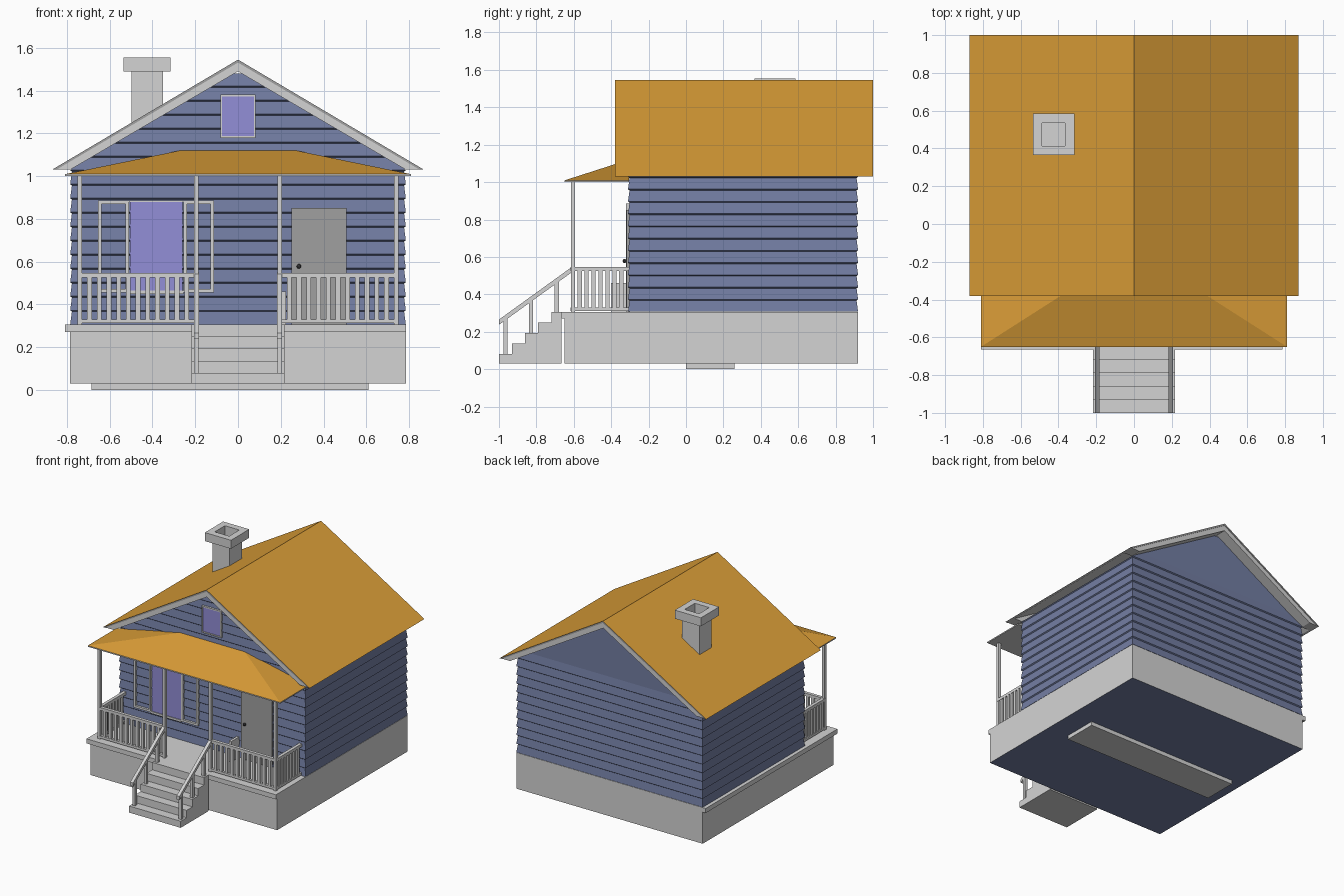
import bpy, bmesh
from mathutils import Vector

cube = bpy.data.objects.get("Cube")
if cube:
    bpy.data.objects.remove(cube, do_unlink=True)


def material(name, rgb):
    lin = [((c / 255 + 0.055) / 1.055) ** 2.4 for c in rgb] + [1]
    m = bpy.data.materials.new(name)
    m.use_nodes = True
    m.diffuse_color = lin
    m.node_tree.nodes["Principled BSDF"].inputs["Base Color"].default_value = lin
    return m


GREY = material("light grey", (212, 212, 212))
DOOR = material("mid grey", (160, 160, 160))
BLUE = material("siding blue", (115, 126, 163))
ORANGE = material("roof orange", (218, 157, 55))
GLASS = material("violet glass", (146, 142, 215))
DARK = material("dark metal", (60, 60, 62))


def finish(name, bm, mats, rule=None):
    """Turn a bmesh into an object; rule(face) picks the material slot."""
    bmesh.ops.recalc_face_normals(bm, faces=bm.faces)
    bm.normal_update()
    if rule:
        for f in bm.faces:
            f.material_index = rule(f)
    me = bpy.data.meshes.new(name)
    bm.to_mesh(me)
    bm.free()
    for m in mats:
        me.materials.append(m)
    ob = bpy.data.objects.new(name, me)
    bpy.context.scene.collection.objects.link(ob)
    return ob


def boxes(name, items, mats, rule=None):
    """One object from boxes given as (x0, x1, y0, y1, z0, z1)."""
    bm = bmesh.new()
    for x0, x1, y0, y1, z0, z1 in items:
        vs = bmesh.ops.create_cube(bm, size=1)["verts"]
        for v in vs:
            v.co = Vector((x1 if v.co.x > 0 else x0,
                           y1 if v.co.y > 0 else y0,
                           z1 if v.co.z > 0 else z0))
    return finish(name, bm, mats, rule)


def prism(name, pts, axis, lo, hi, mats, rule=None):
    """Extrude a profile along x (points are y, z) or y (points are x, z)."""
    bm = bmesh.new()
    put = (lambda a, b: (lo, a, b)) if axis == "x" else (lambda a, b: (a, lo, b))
    face = bm.faces.new([bm.verts.new(put(a, b)) for a, b in pts])
    out = bmesh.ops.extrude_face_region(bm, geom=[face])["geom"]
    move = Vector((hi - lo, 0, 0)) if axis == "x" else Vector((0, hi - lo, 0))
    bmesh.ops.translate(bm, vec=move,
                        verts=[g for g in out if isinstance(g, bmesh.types.BMVert)])
    return finish(name, bm, mats, rule)


def post(x, y, z0, z1, r=0.011):
    return (x - r, x + r, y - r, y + r, z0, z1)


def frame(x0, x1, z0, z1, w, y0, y1):
    return [(x0, x0 + w, y0, y1, z0, z1), (x1 - w, x1, y0, y1, z0, z1),
            (x0 + w, x1 - w, y0, y1, z0, z0 + w), (x0 + w, x1 - w, y0, y1, z1 - w, z1)]


# Base: foundation with blue underside, porch slab, plate underneath
boxes("foundation", [(-0.785, 0.785, -0.65, 0.92, 0.03, 0.27)], [GREY, BLUE],
      lambda f: int(f.normal.z < -0.5))
boxes("floor_slab", [(-0.81, 0.785, -0.665, 0.92, 0.27, 0.305)], [GREY])
boxes("bottom_plate", [(-0.685, 0.61, 0, 0.26, 0, 0.04)], [GREY])

# Walls: stacked rings make the lapped boards, narrowing into the gables
COURSE, LAP = 0.0655, 0.008
EAVE = 1.03
bm = bmesh.new()
rings = []


def add_ring(z, off):
    hw = min(0.777, (1.505 - z) / 0.586) + off
    back = 0.912 + (off if z < EAVE else 0)
    rings.append([bm.verts.new(p) for p in (
        (-hw, -0.302 - off, z), (hw, -0.302 - off, z), (hw, back, z), (-hw, back, z))])


for i in range(18):
    z = 0.307 + i * COURSE
    add_ring(z, LAP)
    add_ring(z + COURSE - 0.006, 0)
for a, b in zip(rings, rings[1:]):
    for k in range(4):
        n = (k + 1) % 4
        bm.faces.new((a[k], a[n], b[n], b[k]))
bm.faces.new(rings[0])
bm.faces.new(rings[-1])
finish("siding_walls", bm, [BLUE])

# Main roof sheet and gable trim
prism("main_roof", [(-0.87, EAVE), (0, 1.545), (0.87, EAVE),
                    (0.85, EAVE), (0, 1.531), (-0.85, EAVE)], "y", -0.38, 1.0,
      [GREY, ORANGE, DOOR],
      lambda f: 1 if f.normal.z > 0.3 else 2 if abs(f.normal.y) > 0.5 else 0)
trim = [(-0.85, EAVE), (0, 1.533), (0.85, EAVE), (0.785, EAVE), (0, 1.49), (-0.785, EAVE)]
prism("front_gable_trim", trim, "y", -0.376, -0.30, [GREY])
prism("back_gable_trim", trim, "y", 0.91, 0.996, [GREY])

# Hipped porch roof
bm = bmesh.new()
for x in (-1, 1):
    for y in (-0.65, -0.305):
        for z in (1.0, 1.009):
            bm.verts.new((0.81 * x, y, z))
    bm.verts.new((0.27 * x, -0.305, 1.12))
bmesh.ops.convex_hull(bm, input=bm.verts)
bmesh.ops.dissolve_limit(bm, angle_limit=0.01, verts=bm.verts, edges=bm.edges)
finish("porch_roof", bm, [GREY, ORANGE], lambda f: int(f.normal.z > 0.1))

# Porch posts and railings, mirrored left and right
PY = -0.605
posts, rails, spindles = [], [], []
for s in (-1, 1):
    posts += [post(s * 0.74, PY, 0.305, 1.0), post(s * 0.195, PY, 0.305, 1.0)]
    x0, x1 = sorted((s * 0.195, s * 0.74))
    for z0, z1 in ((0.312, 0.33), (0.525, 0.547)):
        rails.append((x0, x1, PY - 0.012, PY + 0.012, z0, z1))
        rails.append((s * 0.74 - 0.012, s * 0.74 + 0.012, PY, -0.305, z0, z1))
    for i in range(1, 12):
        spindles.append(post(s * (0.195 + i * 0.545 / 12), PY, 0.32, 0.535))
    for i in range(1, 8):
        spindles.append(post(s * 0.74, PY + i * 0.037, 0.32, 0.535))
boxes("porch_posts", posts, [GREY])
boxes("porch_rails", rails, [GREY])
boxes("porch_spindles", spindles, [GREY])
boxes("porch_board", [(0.205, 0.225, -0.4, -0.305, 0.305, 0.46)], [GREY])

# Front steps with sloping handrails
profile = [(-0.665, 0.03), (-1.0, 0.03)]
for i in range(5):
    z = 0.08 + i * 0.05625
    profile += [(-1.0 + i * 0.07, z), (-0.93 + i * 0.07 if i < 4 else -0.665, z)]
prism("front_steps", profile, "x", -0.218, 0.218, [GREY])
stair_posts = []
for s, side in ((-1, "right"), (1, "left")):
    prism(side + "_handrail", [(-1.0, 0.265), (PY, 0.55), (PY, 0.522), (-1.0, 0.237)],
          "x", s * 0.195 - 0.012, s * 0.195 + 0.012, [GREY])
    for i in range(3):
        y = -0.965 + i * 0.137
        stair_posts.append(post(s * 0.195, y, 0.075 + i * 0.11, 0.27 + i * 0.099))
boxes("handrail_posts", stair_posts, [GREY])

# Large front window: glass in the middle, open frames on both sides
FY = -0.322
boxes("front_window_glass", [(-0.505, -0.26, -0.316, -0.30, 0.46, 0.88)], [GLASS])
boxes("front_window_frames",
      frame(-0.655, -0.51, 0.455, 0.885, 0.016, FY, -0.30)
      + frame(-0.255, -0.112, 0.455, 0.885, 0.016, FY, -0.30)
      + [(-0.51, -0.255, FY, -0.30, 0.448, 0.464),
         (-0.51, -0.255, FY, -0.30, 0.878, 0.886)], [GREY])

# Gable window
boxes("gable_window_glass", [(-0.075, 0.075, -0.315, -0.30, 1.185, 1.375)], [GLASS])
boxes("gable_window_frame", frame(-0.083, 0.083, 1.178, 1.382, 0.009, FY, -0.30), [GREY])

# Front door with raised panel and knob
boxes("front_door", [(0.25, 0.508, -0.318, -0.30, 0.305, 0.852),
                     (0.27, 0.49, -0.321, -0.31, 0.33, 0.833)], [DOOR])
bm = bmesh.new()
bmesh.ops.create_icosphere(bm, subdivisions=2, radius=0.011)
bmesh.ops.translate(bm, verts=bm.verts, vec=(0.285, -0.328, 0.578))
finish("door_knob", bm, [DARK])

# Chimney: stack and a cap ring around an open flue
CX, CY = -0.425, 0.475


def square_ring(outer, inner, z0, z1):
    return [(CX - outer, CX + outer, CY - outer, CY - inner, z0, z1),
            (CX - outer, CX + outer, CY + inner, CY + outer, z0, z1),
            (CX - outer, CX - inner, CY - inner, CY + inner, z0, z1),
            (CX + inner, CX + outer, CY - inner, CY + inner, z0, z1)]


boxes("chimney_stack", [post(CX, CY, 1.15, 1.42, 0.073)]
      + square_ring(0.073, 0.061, 1.42, 1.49), [GREY])
boxes("chimney_cap", square_ring(0.11, 0.061, 1.49, 1.555), [GREY])
